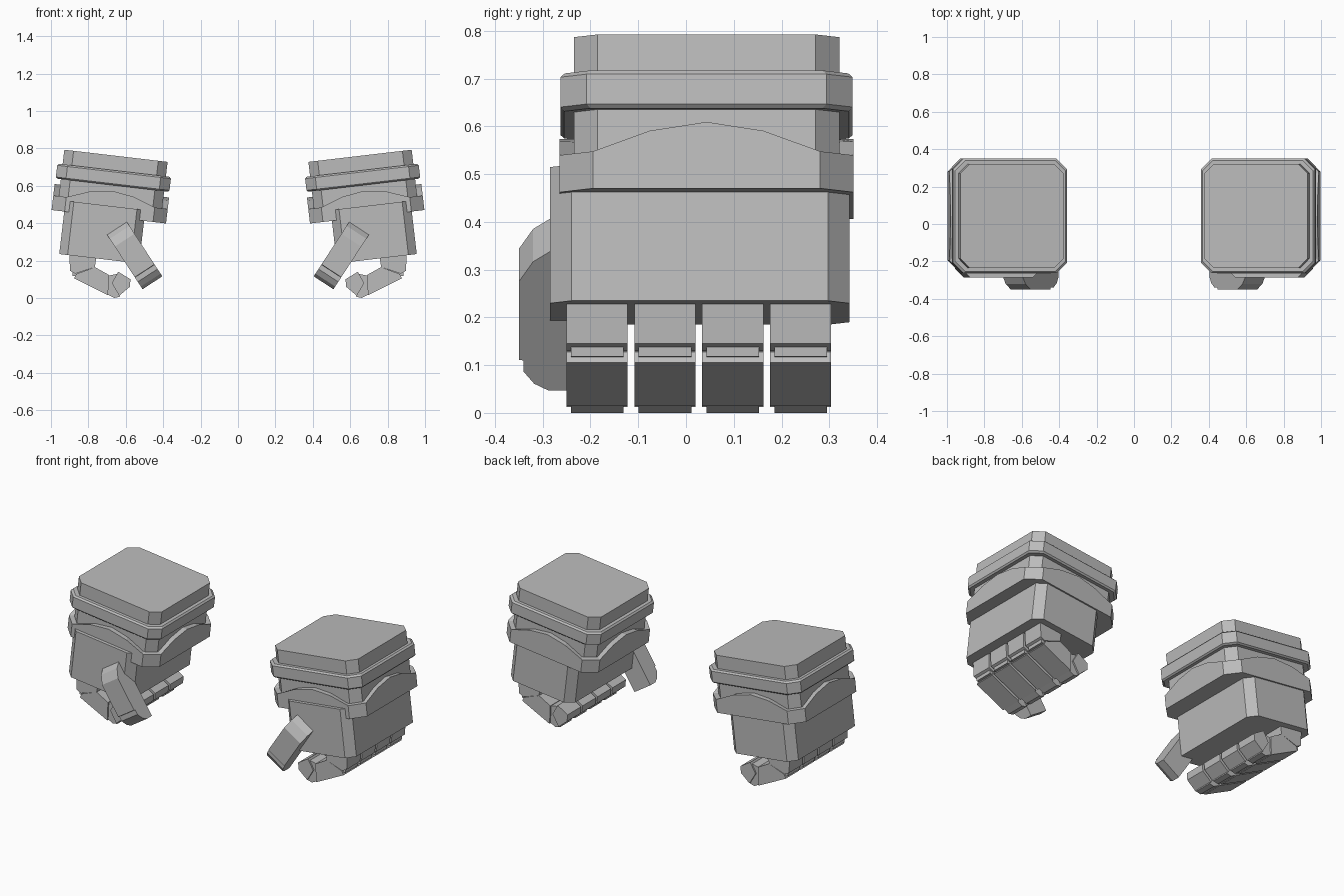
import bpy, bmesh, math
from mathutils import Vector, Matrix

if "Cube" in bpy.data.objects:
    bpy.data.objects.remove(bpy.data.objects["Cube"])

grey = bpy.data.materials.new("plain grey")
grey.diffuse_color = (0.5, 0.5, 0.5, 1)
grey.use_nodes = True
grey.node_tree.nodes["Principled BSDF"].inputs["Base Color"].default_value = (0.5, 0.5, 0.5, 1)

MID_Y = 0.043
# The cuff and palm lean outward about the y axis
LEAN = Matrix.Translation((0.6525, MID_Y, 0.76)) @ Matrix.Rotation(-math.radians(6.7), 4, 'Y')


def loft(name, side, loops, matrix=Matrix(), caps=(True, True)):
    """Skin a stack of equal-length loops; side mirrors the part in x."""
    bm = bmesh.new()
    rings = []
    for loop in loops:
        ring = []
        for p in loop:
            q = matrix @ Vector(p)
            ring.append(bm.verts.new((q.x * side, q.y, q.z)))
        rings.append(ring)
    n = len(rings[0])
    for a, b in zip(rings, rings[1:]):
        for i in range(n):
            bm.faces.new((a[i], a[(i + 1) % n], b[(i + 1) % n], b[i]))
    if caps[0]:
        bm.faces.new(rings[0])
    if caps[1]:
        bm.faces.new(rings[-1])
    bmesh.ops.recalc_face_normals(bm, faces=bm.faces)
    mesh = bpy.data.meshes.new(name)
    bm.to_mesh(mesh)
    bm.free()
    mesh.materials.append(grey)
    obj = bpy.data.objects.new(("left_" if side > 0 else "right_") + name, mesh)
    bpy.context.collection.objects.link(obj)


def octagon(x0, x1, y0, y1, cut, z):
    """Rectangle with cut corners."""
    return [(x0 + cut, y0, z), (x1 - cut, y0, z), (x1, y0 + cut, z), (x1, y1 - cut, z),
            (x1 - cut, y1, z), (x0 + cut, y1, z), (x0, y1 - cut, z), (x0, y0 + cut, z)]


def square_ring(r, cut, z):
    return octagon(-r, r, -r, r, cut, z)


def arched_ring(r, cut, low, rise):
    """Cut-corner square whose four sides arch upward in the middle."""
    ring = []
    for k in range(4):
        turn = Matrix.Rotation(k * math.pi / 2, 4, 'Z')
        for s, h in ((-1, 0), (-0.5, 0.7), (0, 1), (0.5, 0.7), (1, 0)):
            ring.append(turn @ Vector((s * (r - cut), -r, low + rise * h)))
    return ring


def slab(name, side, outline, y0, y1):
    """Extrude an x-z outline along y."""
    loft(name, side, [[(x, y, z) for x, z in outline] for y in (y0, y1)])


upper_finger = [(0.755, 0.24), (0.903, 0.26), (0.898, 0.145), (0.87, 0.13), (0.765, 0.165)]
middle_finger = [(0.865, 0.128), (0.877, 0.105), (0.695, 0.014), (0.69, 0.123), (0.765, 0.165)]
finger_tip = [(0.635, 0.012), (0.578, 0.06), (0.575, 0.1), (0.64, 0.14), (0.675, 0.08)]
knuckle = [(0.885, 0.15), (0.885, 0.118), (0.8, 0.11), (0.78, 0.16)]
tip_joint = [(0.7, 0.02), (0.662, 0.0), (0.632, 0.007), (0.64, 0.13), (0.69, 0.12)]
# Thumb side outline: distance along the thumb, then y
thumb = [(0, -0.24), (0, -0.285), (0.025, -0.32), (0.075, -0.35), (0.27, -0.35),
         (0.272, -0.34), (0.3, -0.34), (0.33, -0.318), (0.347, -0.288), (0.347, -0.24)]
thumb_start = Vector((0.647, 0, 0.372))
thumb_dir = Vector((-0.546, 0, -0.838))
thumb_side = Vector((0.838, 0, -0.546))

for side in (1, -1):
    # Cuff
    loft("cuff_core", side, [square_ring(0.278, 0.05, z) for z in (0, -0.31)], LEAN)
    loft("cuff_band", side, [square_ring(r, 0.055, z) for r, z in
                             ((0.297, -0.078), (0.306, -0.087), (0.306, -0.15), (0.298, -0.158))], LEAN)

    # Arched collar
    loft("arched_collar", side, [arched_ring(0.308, 0.07, -0.328, 0),
                                 arched_ring(0.308, 0.07, -0.25, 0.062),
                                 arched_ring(0.27, 0.06, -0.25, 0.062)], LEAN, (True, False))

    # Palm
    loft("palm", side, [octagon(-0.19, 0.24, -0.328, 0.299, 0.045, z)
                        for z in (-0.27, -0.557)], LEAN)

    # Curled fingers
    for i in range(4):
        y = -0.186 + i * 0.142
        for name, outline, half in (("upper", upper_finger, 0.064), ("middle", middle_finger, 0.064),
                                    ("tip", finger_tip, 0.064), ("knuckle", knuckle, 0.055),
                                    ("tip_joint", tip_joint, 0.055)):
            slab(f"finger_{i + 1}_{name}", side, outline, y - half, y + half)

    # Thumb
    loft("thumb", side, [[thumb_start + thumb_dir * t + thumb_side * s + Vector((0, y, 0))
                          for t, y in thumb] for s in (-0.063, 0.063)])
